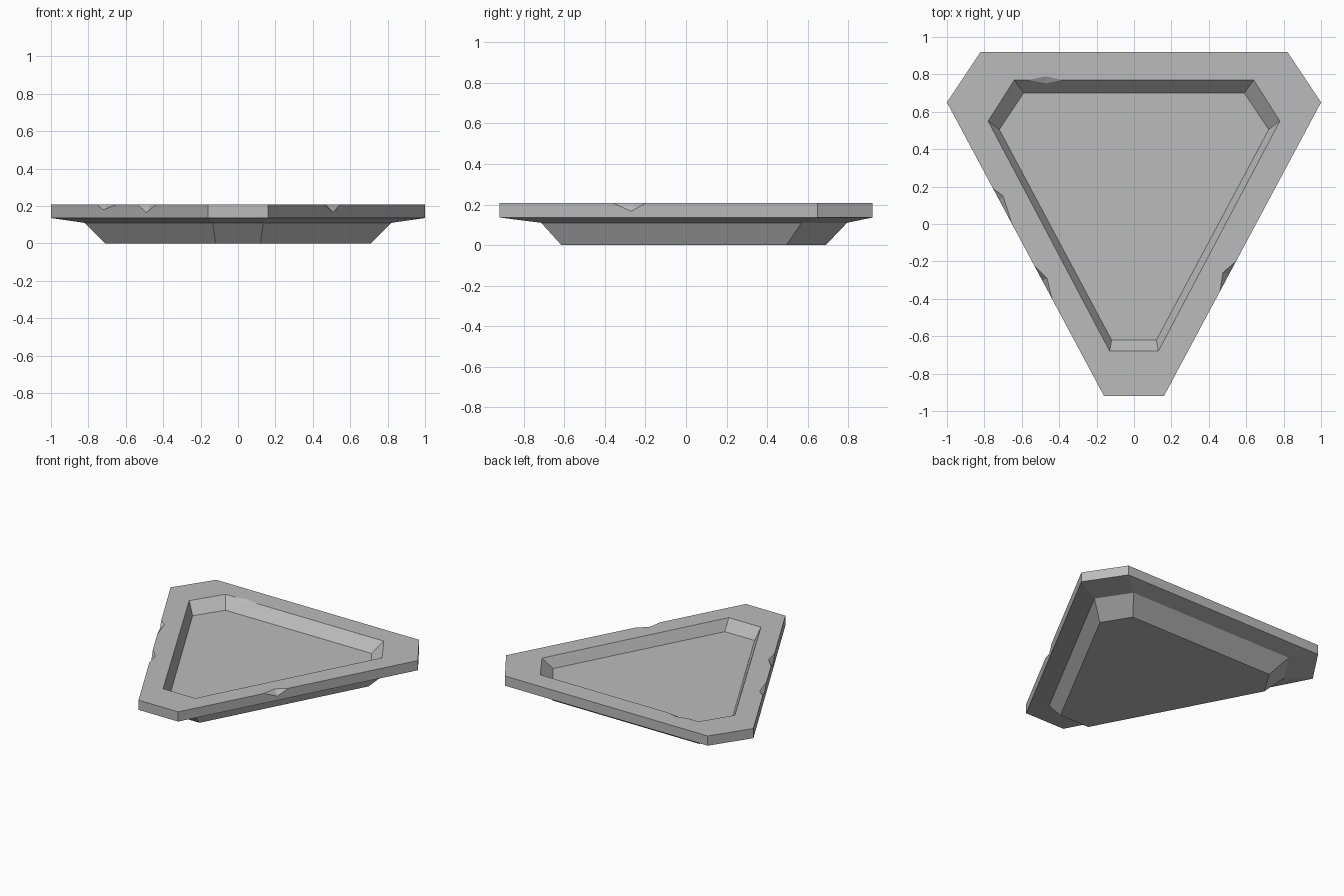
import bpy
import bmesh
from mathutils import Vector

cube = bpy.data.objects.get("Cube")
if cube:
    bpy.data.objects.remove(cube, do_unlink=True)

stone = bpy.data.materials.new("grey_stone")
stone.use_nodes = True
grey = (0.5, 0.5, 0.5, 1)
stone.diffuse_color = grey
stone.node_tree.nodes["Principled BSDF"].inputs["Base Color"].default_value = grey

bm = bmesh.new()


def ring(tip, corner, back, z):
    """Mirrored six-sided outline: narrow front tip, two clipped back corners."""
    right = [tip, corner, back]
    left = [(-x, y) for x, y in reversed(right)]
    return [bm.verts.new((x, y, z)) for x, y in left[2:] + right + left[:2]]


TOP = 0.207
base = ring((0.12, -0.615), (0.71, 0.495), (0.59, 0.69), 0)
shoulder = ring((0.135, -0.715), (0.82, 0.57), (0.67, 0.795), 0.11)
lip_low = ring((0.16, -0.92), (1, 0.65), (0.82, 0.92), 0.136)
lip_top = ring((0.16, -0.92), (1, 0.65), (0.82, 0.92), TOP)
rim = ring((0.13, -0.68), (0.78, 0.55), (0.64, 0.77), TOP)
floor = ring((0.12, -0.62), (0.72, 0.505), (0.59, 0.7), 0.13)


def chip(loop, edge, start, end, notch, low):
    """Chipped nick in one edge: returns its (start, notch, low, end) vertices."""
    a, b = loop[edge].co, loop[(edge + 1) % 6].co
    t, drop, slope = low
    points = (a.lerp(b, start), Vector((*notch, TOP)),
              a.lerp(b, t) + Vector((0, -slope, -drop)), a.lerp(b, end))
    s, n, d, e = [bm.verts.new(p) for p in points]
    bm.faces.new((s, d, n))
    bm.faces.new((n, d, e))
    return s, n, d, e


outer_chips = {
    1: [chip(lip_top, 1, 0.357, 0.459, (0.475, -0.26), (0.414, 0.04, 0))],
    5: [chip(lip_top, 5, 0.293, 0.414, (-0.7, 0.15), (0.335, 0.027, 0)),
        chip(lip_top, 5, 0.554, 0.669, (-0.465, -0.29), (0.607, 0.042, 0))],
}
inner_chips = {3: [chip(rim, 3, 0.8, 0.94, (-0.47, 0.79), (0.867, 0.02, 0.018))]}


def path(loop, edge, chips, pick):
    """Vertices along an edge, passing through each chip's notch (1) or low point (2)."""
    middle = [v for c in chips.get(edge, []) for v in (c[0], c[pick], c[3])]
    return [loop[edge], *middle, loop[(edge + 1) % 6]]


# Side bands from the base up to the lip, flat top, then sloping tray walls
for i in range(6):
    bands = [
        (path(base, i, {}, 1), path(shoulder, i, {}, 1)),
        (path(shoulder, i, {}, 1), path(lip_low, i, {}, 1)),
        (path(lip_low, i, {}, 1), path(lip_top, i, outer_chips, 2)),
        (path(lip_top, i, outer_chips, 1), path(rim, i, inner_chips, 1)),
        (path(rim, i, inner_chips, 2), path(floor, i, {}, 1)),
    ]
    for low, high in bands:
        bm.faces.new(low + high[::-1])
bm.faces.new(base[::-1])
bm.faces.new(floor)
bmesh.ops.recalc_face_normals(bm, faces=bm.faces)

mesh = bpy.data.meshes.new("chipped_tray")
bm.to_mesh(mesh)
bm.free()
mesh.materials.append(stone)
tray = bpy.data.objects.new("chipped_tray", mesh)
bpy.context.collection.objects.link(tray)
